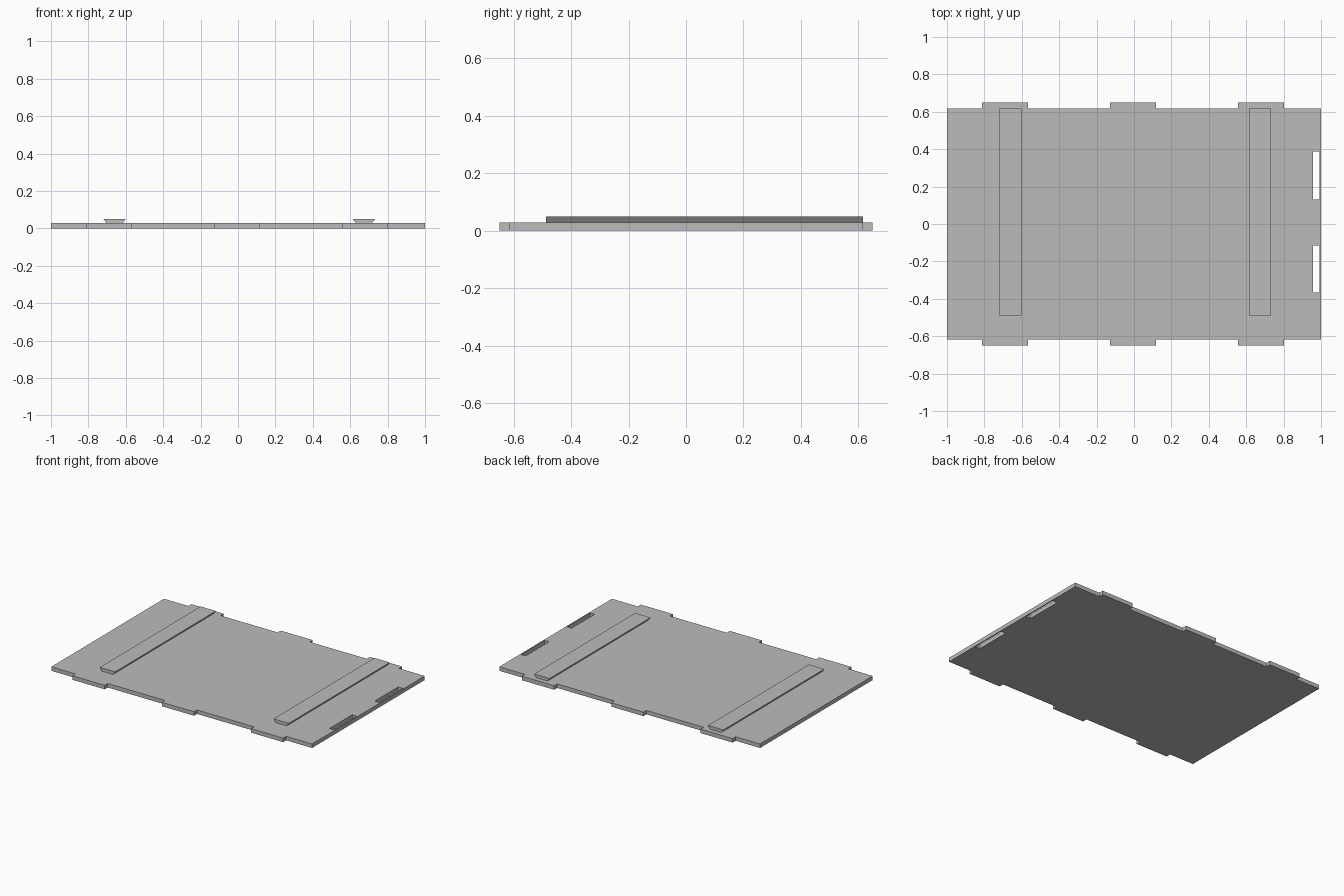
import bpy
import bmesh

if "Cube" in bpy.data.objects:
    bpy.data.objects.remove(bpy.data.objects["Cube"], do_unlink=True)

THICK = 0.028          # panel thickness
RAIL_TOP = 0.05        # top of the dovetail rails
EDGE_Y, TAB_Y = 0.617, 0.65
TABS = [(-0.813, -0.567), (-0.128, 0.118), (0.556, 0.802)]
SLOTS = [(-0.366, -0.115), (0.131, 0.388)]

grey = bpy.data.materials.new("plain grey")
grey.use_nodes = True
grey.diffuse_color = (0.5, 0.5, 0.5, 1)
grey.node_tree.nodes["Principled BSDF"].inputs["Base Color"].default_value = (0.5, 0.5, 0.5, 1)


def add_loop(bm, points):
    """Closed loop of edges through 3D points."""
    verts = [bm.verts.new(p) for p in points]
    return [bm.edges.new((a, b)) for a, b in zip(verts, verts[1:] + verts[:1])]


def extruded(name, loops, offset):
    """Fill an outline (with any holes) and extrude it into a solid."""
    bm = bmesh.new()
    edges = [e for loop in loops for e in add_loop(bm, loop)]
    bmesh.ops.triangle_fill(bm, edges=edges, use_beauty=True)
    result = bmesh.ops.extrude_face_region(bm, geom=bm.faces[:])
    moved = [g for g in result["geom"] if isinstance(g, bmesh.types.BMVert)]
    bmesh.ops.translate(bm, verts=moved, vec=offset)
    bmesh.ops.recalc_face_normals(bm, faces=bm.faces[:])
    mesh = bpy.data.meshes.new(name)
    bm.to_mesh(mesh)
    bm.free()
    mesh.materials.append(grey)
    obj = bpy.data.objects.new(name, mesh)
    bpy.context.collection.objects.link(obj)
    return obj


# Panel outline: front edge with tabs, then the mirrored back edge
front = [(-1, -EDGE_Y, 0)]
for x0, x1 in TABS:
    front += [(x0, -EDGE_Y, 0), (x0, -TAB_Y, 0), (x1, -TAB_Y, 0), (x1, -EDGE_Y, 0)]
front.append((1, -EDGE_Y, 0))
back = [(x, -y, z) for x, y, z in reversed(front)]

# Two through slots near the left edge
holes = [[(0.957, y0, 0), (0.992, y0, 0), (0.992, y1, 0), (0.957, y1, 0)]
         for y0, y1 in SLOTS]
extruded("panel", [front + back] + holes, (0, 0, THICK))

# Dovetail rails, wider at the top
RAIL_FRONT, RAIL_BACK = -0.488, EDGE_Y
for name, x in (("right_rail", -0.66), ("left_rail", 0.673)):
    section = [(x - 0.043, RAIL_FRONT, THICK), (x + 0.043, RAIL_FRONT, THICK),
               (x + 0.059, RAIL_FRONT, RAIL_TOP), (x - 0.059, RAIL_FRONT, RAIL_TOP)]
    extruded(name, [section], (0, RAIL_BACK - RAIL_FRONT, 0))
